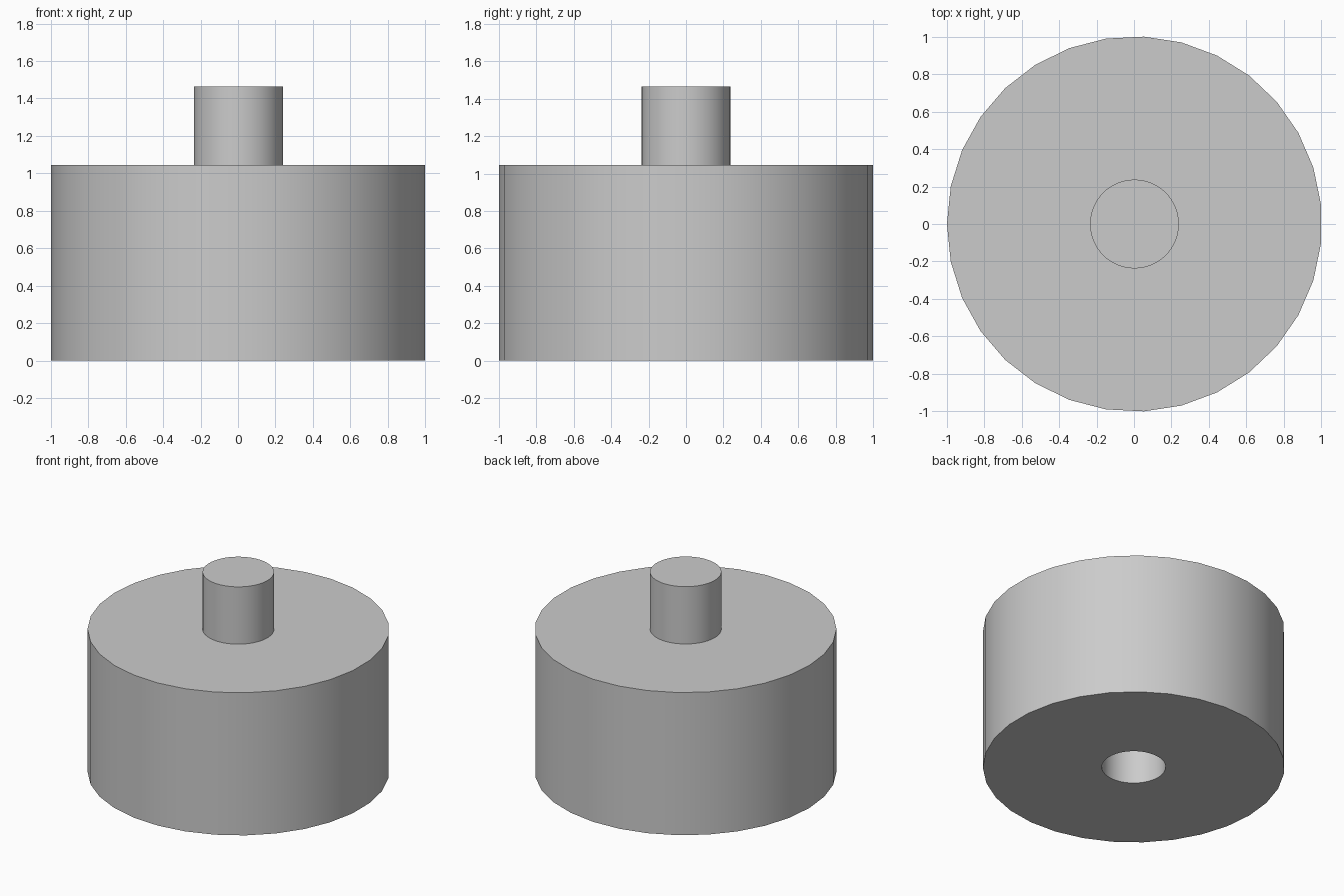
import bpy
import math

cube = bpy.data.objects.get("Cube")
if cube:
    bpy.data.objects.remove(cube, do_unlink=True)

AXIS_X = 0.0026        # the odd-sided drum sits slightly off its bounding centre
BODY_TOP = 1.045
PEG_TOP = 1.465
HOLE_DEPTH = 0.42

grey = bpy.data.materials.new("plain_grey")
grey.use_nodes = True
colour = (0.6, 0.6, 0.6, 1)
grey.diffuse_color = colour
grey.node_tree.nodes["Principled BSDF"].inputs["Base Color"].default_value = colour


def cylinder(name, radius, bottom, top, sides):
    """Upright cylinder with its first corner pointing to -x."""
    bpy.ops.mesh.primitive_cylinder_add(
        vertices=sides, radius=radius, depth=top - bottom,
        location=(AXIS_X, 0, (bottom + top) / 2), rotation=(0, 0, math.pi / 2))
    obj = bpy.context.object
    obj.name = name
    obj.data.materials.append(grey)
    return obj


def smooth(obj):
    bpy.ops.object.select_all(action='DESELECT')
    obj.select_set(True)
    bpy.context.view_layer.objects.active = obj
    bpy.ops.object.shade_smooth_by_angle(angle=math.radians(30))


# Drum with a blind socket in its underside
body = cylinder("body", 1.0013, 0, BODY_TOP, 31)
cutter = cylinder("socket_cutter", 0.212, -0.1, HOLE_DEPTH, 64)
cutter.hide_render = True
cut = body.modifiers.new("socket", 'BOOLEAN')
cut.operation = 'DIFFERENCE'
cut.solver = 'EXACT'
cut.object = cutter
bpy.context.view_layer.objects.active = body
bpy.ops.object.modifier_apply(modifier=cut.name)
bpy.data.objects.remove(cutter, do_unlink=True)
smooth(body)

# Round peg on top
peg = cylinder("peg", 0.237, BODY_TOP, PEG_TOP, 64)
smooth(peg)
